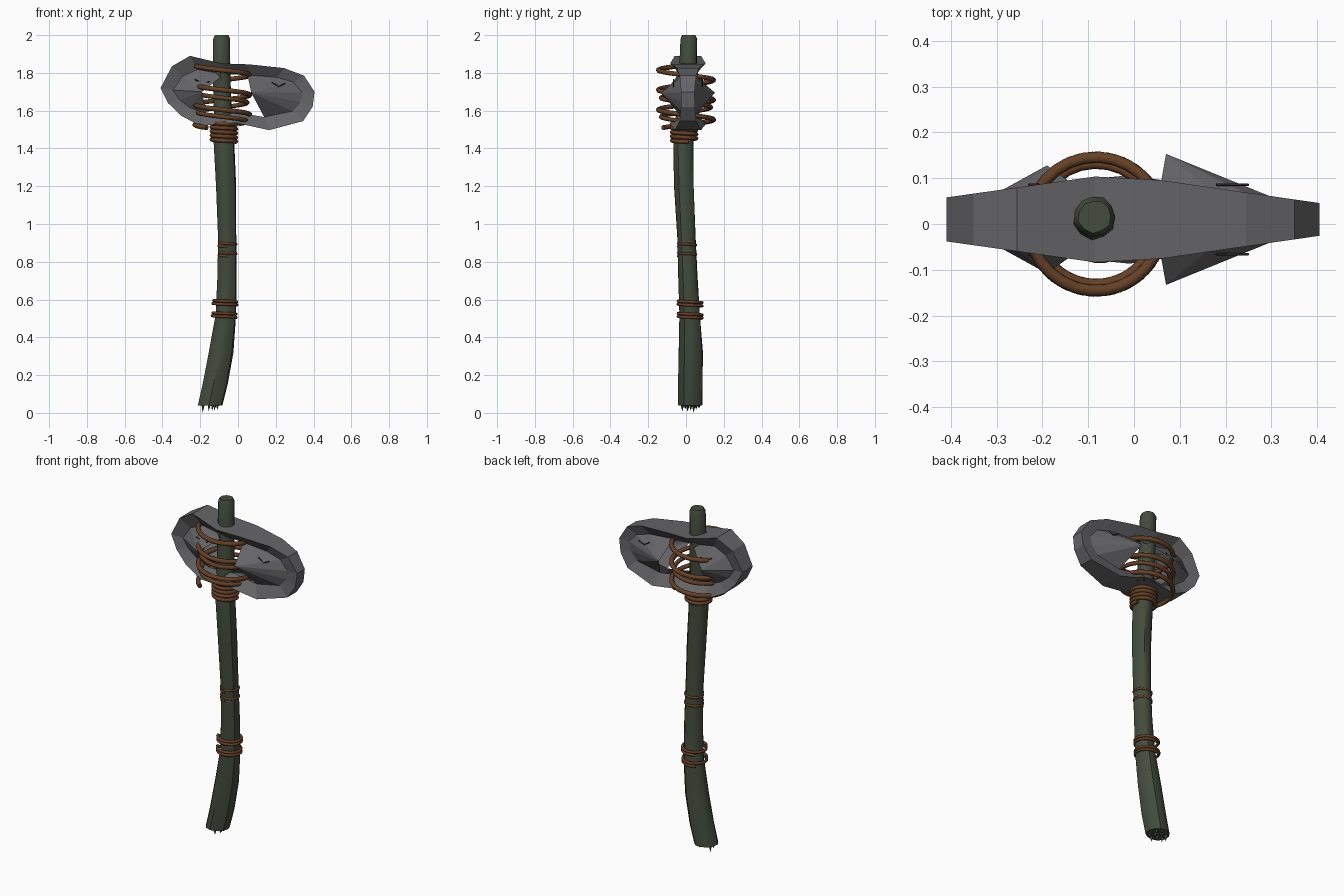
import bpy, bmesh, math, random
from mathutils import Vector

random.seed(4)
cube = bpy.data.objects.get("Cube")
if cube:
    bpy.data.objects.remove(cube)


def material(name, rgb):
    m = bpy.data.materials.new(name)
    m.use_nodes = True
    m.diffuse_color = (*rgb, 1)
    bsdf = m.node_tree.nodes["Principled BSDF"]
    bsdf.inputs["Base Color"].default_value = (*rgb, 1)
    bsdf.inputs["Roughness"].default_value = 0.9
    return m


WOOD = material("mossy wood", (0.058, 0.07, 0.047))
STONE = material("grey stone", (0.13, 0.13, 0.137))
ROPE = material("brown cord", (0.13, 0.052, 0.02))
DARK = material("dark crack", (0.03, 0.03, 0.033))


def add_mesh(name, bm, mat, smooth=False):
    bmesh.ops.recalc_face_normals(bm, faces=bm.faces)
    me = bpy.data.meshes.new(name)
    bm.to_mesh(me)
    bm.free()
    me.materials.append(mat)
    ob = bpy.data.objects.new(name, me)
    bpy.context.collection.objects.link(ob)
    if smooth:
        bpy.ops.object.select_all(action="DESELECT")
        ob.select_set(True)
        bpy.context.view_layer.objects.active = ob
        bpy.ops.object.shade_smooth_by_angle(angle=math.radians(40))
    return ob


def add_wire(name, points, radius, mat, sides=2):
    cu = bpy.data.curves.new(name, "CURVE")
    cu.dimensions = "3D"
    cu.bevel_depth = radius
    cu.bevel_resolution = sides
    cu.use_fill_caps = True
    sp = cu.splines.new("POLY")
    sp.points.add(len(points) - 1)
    for p, co in zip(sp.points, points):
        p.co = (*co, 1)
    cu.materials.append(mat)
    ob = bpy.data.objects.new(name, cu)
    bpy.context.collection.objects.link(ob)
    return ob


# Handle: lofted bent branch, rows are (x, y, z, radius)
PATH = [(-0.145, 0.025, 0.04, 0.066), (-0.12, 0.026, 0.15, 0.067),
        (-0.088, 0.027, 0.32, 0.065), (-0.063, 0.022, 0.52, 0.056),
        (-0.056, 0.012, 0.72, 0.052), (-0.056, 0.004, 0.92, 0.05),
        (-0.062, -0.008, 1.2, 0.053), (-0.073, -0.012, 1.43, 0.056),
        (-0.08, 0.0, 1.6, 0.049), (-0.085, 0.012, 1.8, 0.047),
        (-0.085, 0.017, 1.98, 0.046), (-0.085, 0.017, 2.0, 0.036)]
SIDES = 11
bm = bmesh.new()
lumps = [random.uniform(0.93, 1.06) for _ in range(SIDES)]
rings = []
for x, y, z, r in PATH:
    ring = []
    for i in range(SIDES):
        a = math.tau * i / SIDES
        k = r * lumps[i] * random.uniform(0.97, 1.03)
        ring.append(bm.verts.new((x + k * math.cos(a), y + k * math.sin(a), z)))
    rings.append(ring)
for lo, hi in zip(rings, rings[1:]):
    for i in range(SIDES):
        j = (i + 1) % SIDES
        bm.faces.new((lo[i], lo[j], hi[j], hi[i]))
bm.faces.new(rings[0])
bm.faces.new(rings[-1])
add_mesh("handle", bm, WOOD, True)

# Broken splinters under the handle
bm = bmesh.new()
for i in range(9):
    a = math.tau * i / 9
    d = 0.045 if i % 3 else 0.02
    length = 0.04 if i == 4 else random.uniform(0.015, 0.032)
    c = Vector((-0.145 + d * math.cos(a), 0.025 + d * math.sin(a), 0.042))
    tip = bm.verts.new(c - Vector((0, 0, length + 0.002)))
    base = [bm.verts.new(c + Vector((0.011 * math.cos(t), 0.011 * math.sin(t), 0)))
            for t in (0, 2.1, 4.2)]
    bm.faces.new(base)
    for k in range(3):
        bm.faces.new((base[k], base[(k + 1) % 3], tip))
add_mesh("handle_splinters", bm, WOOD)

# Stone head: outer band, sunken rims and a peaked bulge at each end
OUTLINE = [(-0.085, 1.85), (0.06, 1.845), (0.245, 1.825), (0.35, 1.785),
           (0.405, 1.70), (0.395, 1.62), (0.345, 1.545), (0.165, 1.497),
           (-0.01, 1.535), (-0.2, 1.52), (-0.305, 1.575), (-0.37, 1.64),
           (-0.41, 1.72), (-0.35, 1.835), (-0.255, 1.89)]
N = len(OUTLINE)
MID_Y, MID_Z = 0.01, 1.69


def half_width(x):
    t = (x + 0.04) / (0.37 if x < -0.04 else 0.45)
    return 0.1 - abs(t) * (0.052 if x < 0 else 0.065)


bm = bmesh.new()
outer = {}
for side in (-1, 1):
    out = [bm.verts.new((x, MID_Y + side * half_width(x), z)) for x, z in OUTLINE]
    inn = [bm.verts.new((x * 0.84, MID_Y + side * 0.033,
                         MID_Z + (z - MID_Z) * 0.64)) for x, z in OUTLINE]
    outer[side] = out
    for i in range(N):
        j = (i + 1) % N
        bm.faces.new((out[i], out[j], inn[j], inn[i]))
    right = bm.verts.new((0.07, MID_Y + side * 0.143, 1.695))
    left = bm.verts.new((-0.19, MID_Y + side * 0.118, 1.70))
    for i in range(1, 7):
        bm.faces.new((inn[i], inn[i + 1], right))
    for i in range(9, N):
        bm.faces.new((inn[i], inn[(i + 1) % N], left))
for i in range(N):
    j = (i + 1) % N
    bm.faces.new((outer[-1][i], outer[-1][j], outer[1][j], outer[1][i]))
add_mesh("stone_head", bm, STONE)

# Thin cracks on the bulges, front and back
for side, label in ((-1, "front"), (1, "back")):
    for end, pts in (("right", [(0.18, 1.75), (0.215, 1.728), (0.25, 1.745)]),
                     ("left", [(-0.23, 1.765), (-0.18, 1.745), (-0.15, 1.755)])):
        add_wire(f"crack_{label}_{end}",
                 [(x, MID_Y + side * 0.076, z) for x, z in pts], 0.003, DARK, 0)


# Cord windings
def helix(name, centre, radius, z_top, z_low, turns, wire, start=200):
    steps = int(turns * 28)
    pts = []
    for i in range(steps + 1):
        t = i / steps
        a = math.radians(start) + math.tau * turns * t
        pts.append((centre[0] + radius * math.cos(a),
                    centre[1] + radius * math.sin(a),
                    z_top + (z_low - z_top) * t))
    add_wire(name, pts, wire, ROPE)


helix("head_binding_outer", (-0.083, 0.0), 0.146, 1.835, 1.51, 3.1, 0.013)
helix("head_binding_inner", (-0.083, 0.0), 0.132, 1.69, 1.53, 1.6, 0.012, 190)
helix("neck_binding", (-0.075, -0.01), 0.065, 1.535, 1.435, 4.5, 0.011)
helix("grip_cord_upper", (-0.07, 0.022), 0.064, 0.595, 0.565, 1.8, 0.008)
helix("grip_cord_lower", (-0.073, 0.022), 0.064, 0.53, 0.5, 1.8, 0.008)
helix("thin_cord_upper", (-0.056, 0.005), 0.047, 0.9, 0.88, 1.2, 0.007)
helix("thin_cord_lower", (-0.056, 0.006), 0.047, 0.85, 0.83, 1.2, 0.007)
